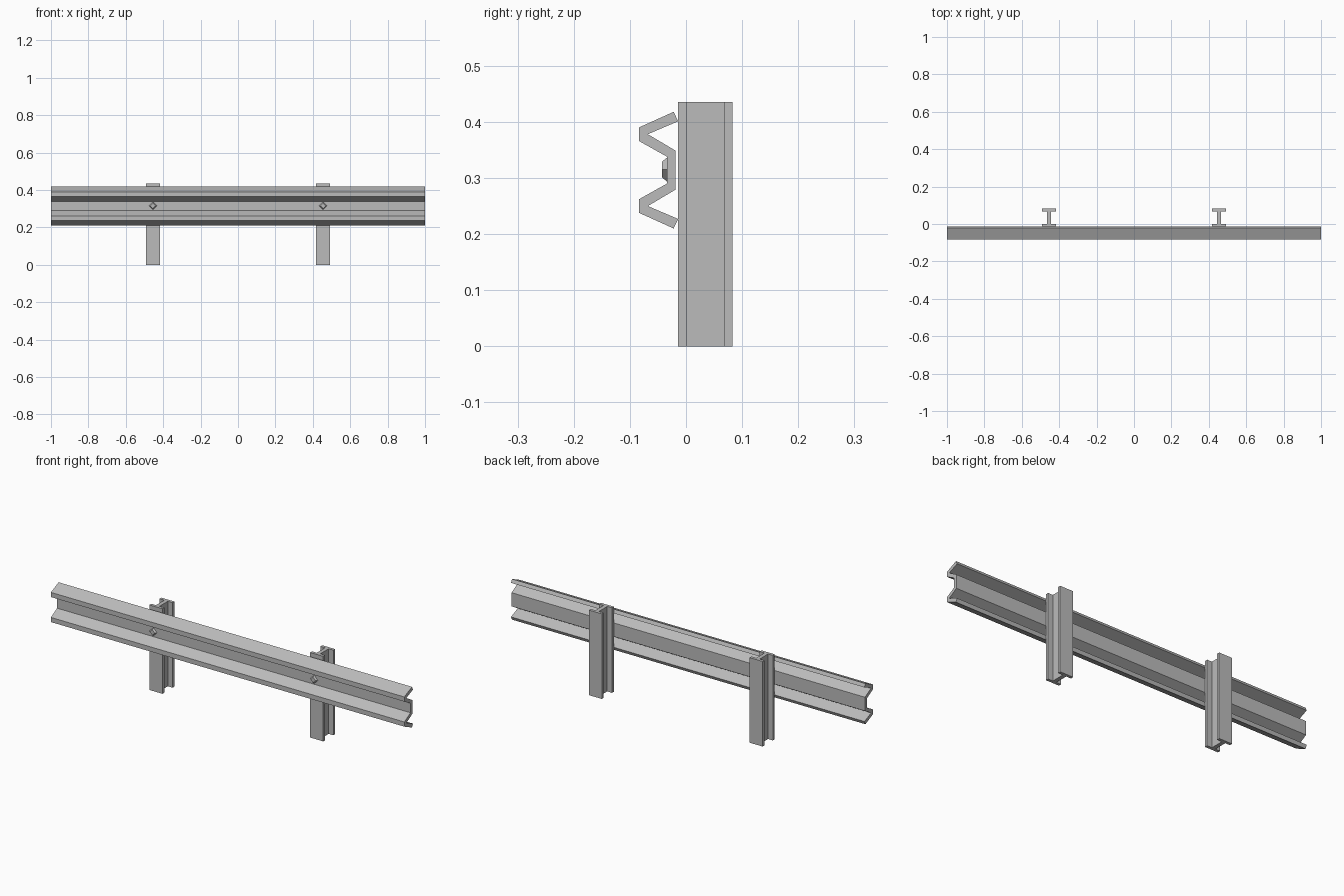
import bpy
import bmesh
from math import pi
from mathutils import Matrix, Vector

cube = bpy.data.objects.get("Cube")
if cube:
    bpy.data.objects.remove(cube, do_unlink=True)

steel = bpy.data.materials.new("galvanised grey")
steel.use_nodes = True
GREY = (0.5, 0.5, 0.5, 1)
steel.diffuse_color = GREY
steel.node_tree.nodes["Principled BSDF"].inputs["Base Color"].default_value = GREY


def finish(bm, name):
    bmesh.ops.recalc_face_normals(bm, faces=bm.faces)
    mesh = bpy.data.meshes.new(name)
    bm.to_mesh(mesh)
    bm.free()
    mesh.materials.append(steel)
    obj = bpy.data.objects.new(name, mesh)
    bpy.context.collection.objects.link(obj)
    return obj


def extrude_profile(name, points, direction):
    """Sweep a closed outline along a straight line."""
    bm = bmesh.new()
    face = bm.faces.new([bm.verts.new(p) for p in points])
    swept = bmesh.ops.extrude_face_region(bm, geom=[face], use_keep_orig=True)
    verts = [v for v in swept["geom"] if isinstance(v, bmesh.types.BMVert)]
    bmesh.ops.translate(bm, verts=verts, vec=Vector(direction))
    return finish(bm, name)


# W-shaped rail: upper half outline (y, height above the middle), mirrored below
MID = 0.314
outer = [(-0.034, 0.024), (-0.084, 0.052), (-0.084, 0.076), (-0.022, 0.104)]
inner = [(-0.014, 0.087), (-0.068, 0.064), (-0.019, 0.035)]
half = outer + inner
outline = half + [(y, -h) for y, h in reversed(half)]
extrude_profile("rail", [(-1, y, MID + h) for y, h in outline], (2, 0, 0))

# I-section posts and the square bolt heads holding the rail
FRONT, BACK, FLANGE = -0.014, 0.083, 0.015
WIDE, WEB, TALL = 0.037, 0.010, 0.435
side = [(WIDE, FRONT), (WIDE, FRONT + FLANGE), (WEB, FRONT + FLANGE),
        (WEB, BACK - FLANGE), (WIDE, BACK - FLANGE), (WIDE, BACK)]
section = side + [(-x, y) for x, y in reversed(side)]

for label, x0 in (("right", -0.455), ("left", 0.455)):
    extrude_profile(label + "_post", [(x0 + x, y, 0) for x, y in section], (0, 0, TALL))
    bm = bmesh.new()
    bmesh.ops.create_cone(bm, cap_ends=True, segments=4, radius1=0.022,
                          radius2=0.014, depth=0.01,
                          matrix=Matrix.Translation((x0, -0.038, MID + 0.001))
                          @ Matrix.Rotation(pi / 2, 4, "X"))
    finish(bm, label + "_bolt")
